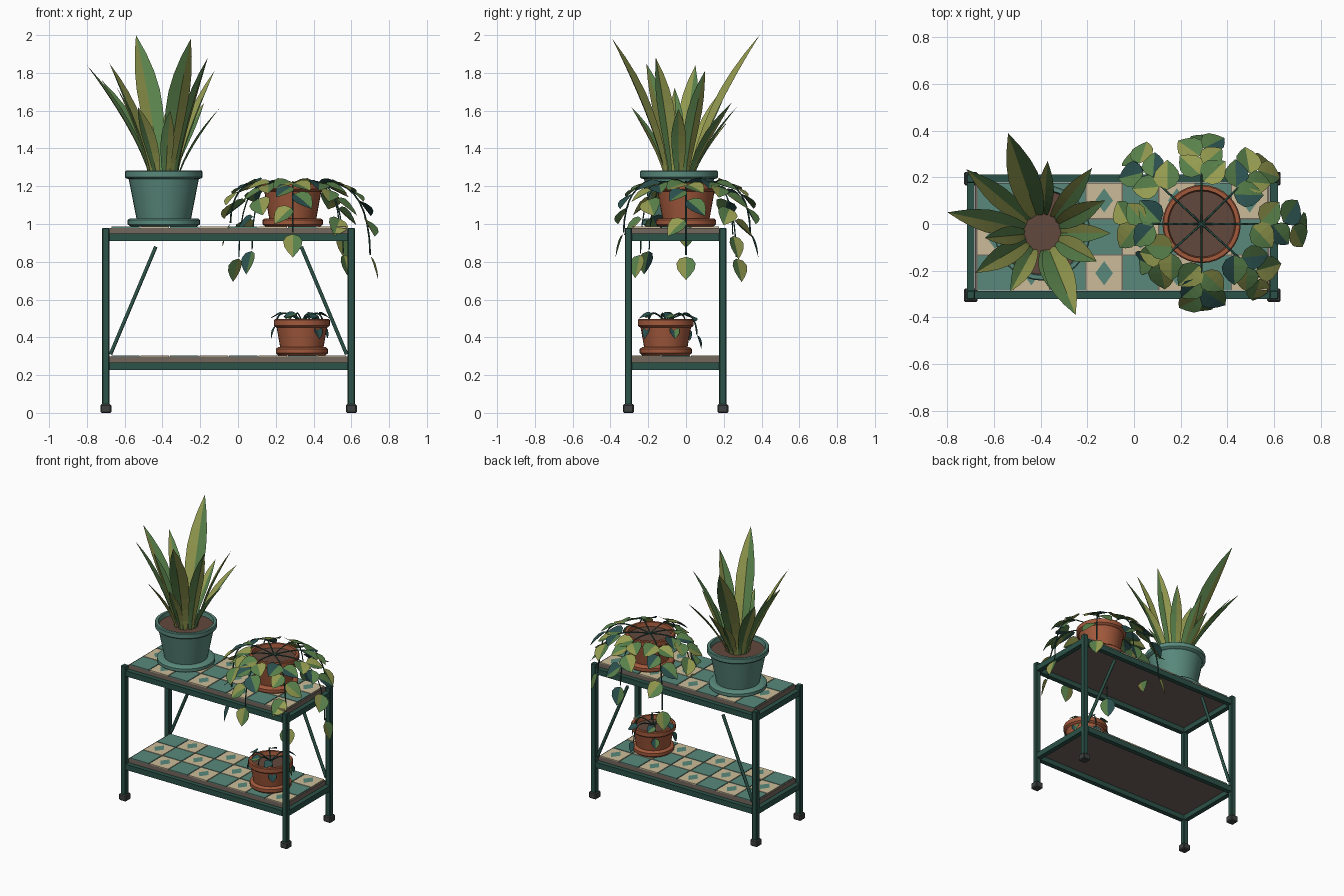
import bpy, bmesh, math
from mathutils import Vector, Matrix

old = bpy.data.objects.get("Cube")
if old:
    bpy.data.objects.remove(old)

UP = Vector((0, 0, 1))


def material(name, r, g, b):
    m = bpy.data.materials.new(name)
    m.use_nodes = True
    m.diffuse_color = (r, g, b, 1)
    m.node_tree.nodes["Principled BSDF"].inputs["Base Color"].default_value = (r, g, b, 1)
    return m


FRAME = material("frame green", .025, .085, .065)
RUBBER = material("foot grey", .05, .055, .055)
BOARD = material("board taupe", .17, .135, .11)
CREAM = material("cream tile", .6, .5, .32)
SAGE = material("sage glaze", .1, .25, .2)
CLAY = material("terracotta", .36, .1, .045)
SOIL = material("soil brown", .12, .065, .045)
OLIVE = material("leaf olive", .3, .33, .08)
GREEN = material("leaf green", .1, .22, .07)
DARK = material("leaf blue green", .025, .085, .08)


def finish(name, bm, mats, smooth=False):
    me = bpy.data.meshes.new(name)
    bm.to_mesh(me)
    bm.free()
    for m in mats:
        me.materials.append(m)
    ob = bpy.data.objects.new(name, me)
    bpy.context.collection.objects.link(ob)
    if smooth:
        bpy.ops.object.select_all(action='DESELECT')
        ob.select_set(True)
        bpy.context.view_layer.objects.active = ob
        bpy.ops.object.shade_smooth_by_angle(angle=math.radians(40))
    return ob


def add_box(bm, centre, size, mat=0):
    made = bmesh.ops.create_cube(bm, size=1, matrix=Matrix.LocRotScale(Vector(centre), None, Vector(size)))
    for f in {f for v in made["verts"] for f in v.link_faces}:
        f.material_index = mat


def box(name, centre, size, mat, bevel=0):
    bm = bmesh.new()
    add_box(bm, centre, size)
    if bevel:
        bmesh.ops.bevel(bm, geom=bm.edges[:], offset=bevel, segments=1, affect='EDGES')
    return finish(name, bm, [mat])


def tube(name, points, radius, mat, sides=1):
    cu = bpy.data.curves.new(name, 'CURVE')
    cu.dimensions = '3D'
    cu.bevel_depth = radius
    cu.bevel_resolution = sides
    cu.use_fill_caps = True
    sp = cu.splines.new('POLY')
    sp.points.add(len(points) - 1)
    for p, co in zip(sp.points, points):
        p.co = (*co, 1)
    cu.materials.append(mat)
    ob = bpy.data.objects.new(name, cu)
    bpy.context.collection.objects.link(ob)


# Stand frame: legs, feet, rails and rear braces
CX, CY, HX, HY, T = -.05, -.055, .65, .25, .038
for sx, side in ((-1, "right"), (1, "left")):
    for sy, end in ((-1, "front"), (1, "back")):
        x, y = CX + sx * HX, CY + sy * HY
        box(f"{end}_{side}_leg", (x, y, .505), (T, T, .95), FRAME, .004)
        box(f"{end}_{side}_foot", (x, y, .023), (.058, .058, .046), RUBBER, .006)
    tube(f"{side}_brace", [(CX + sx * .625, CY + HY, .31), (CX + sx * .385, CY + HY, .88)], .011, FRAME)

COLS, ROWS, PITCH = 8, 3, .156
for level, z in (("lower", .228), ("upper", .91)):
    for s, a, b in ((-1, "front", "right"), (1, "back", "left")):
        box(f"{level}_{a}_rail", (CX, CY + s * HY, z + .02), (2 * HX - T, .034, .04), FRAME)
        box(f"{level}_{b}_rail", (CX + s * HX, CY, z + .02), (.034, 2 * HY - T, .04), FRAME)
    box(f"{level}_shelf_board", (CX, CY, z + .052), (2 * HX - T, 2 * HY - T, .036), BOARD)
    # Checkered tiles with a diamond on each cream one
    bm = bmesh.new()
    top = z + .076
    for i in range(COLS):
        for j in range(ROWS):
            x = CX + (i - (COLS - 1) / 2) * PITCH
            y = CY + (j - (ROWS - 1) / 2) * PITCH
            cream = (i + j) % 2
            add_box(bm, (x, y, top - .004), (PITCH - .006, PITCH - .006, .008), cream)
            if cream:
                ring = [bm.verts.new((x + dx, y + dy, top + .002))
                        for dx, dy in ((.038, 0), (0, .052), (-.038, 0), (0, -.052))]
                bm.faces.new(ring)
    finish(f"{level}_tiles", bm, [SAGE, CREAM])


# Pots: turned profile with saucer and rim, plus a soil disc
def pot(name, x, y, z, height, rim, base, saucer, mat):
    h = height
    profile = [(0, 0), (saucer * .9, 0), (saucer, .012), (saucer, .034), (saucer - .012, .044), (base, .044),
               (rim * .9, h - .045), (rim - .006, h - .04), (rim, h - .034), (rim, h - .005),
               (rim - .005, h), (rim - .022, h), (rim - .03, h - .05)]
    bm = bmesh.new()
    vs = [bm.verts.new((r, 0, k)) for r, k in profile]
    es = [bm.edges.new(p) for p in zip(vs, vs[1:])]
    bmesh.ops.spin(bm, geom=vs + es, cent=(0, 0, 0), axis=UP, angle=math.tau, steps=32, use_duplicate=False)
    bmesh.ops.remove_doubles(bm, verts=bm.verts[:], dist=1e-4)
    bmesh.ops.recalc_face_normals(bm, faces=bm.faces[:])
    finish(name + "_pot", bm, [mat], True).location = (x, y, z)
    bm = bmesh.new()
    bmesh.ops.create_circle(bm, cap_ends=True, segments=32, radius=rim - .024)
    finish(name + "_soil", bm, [SOIL]).location = (x, y, z + h - .03)


pot("tall_plant", -.393, -.037, .986, .296, .206, .145, .192, SAGE)
pot("trailing_plant", .29, 0, .986, .232, .168, .125, .16, CLAY)
pot("small_plant", .338, -.107, .304, .192, .148, .115, .138, CLAY)


# Folded two-tone blade along a list of points
def blade(bm, pts, widths, side, lift, tones):
    rows = []
    for p, w in zip(pts, widths):
        raised = p + lift * w
        rows.append([bm.verts.new(c) for c in (raised - side * w, p, raised + side * w)])
    for a, b in zip(rows, rows[1:]):
        for k in (0, 1):
            f = bm.faces.new((a[k], a[k + 1], b[k + 1], b[k]))
            f.material_index = tones[k]


def leaf_object(name, bm):
    bmesh.ops.remove_doubles(bm, verts=bm.verts[:], dist=1e-5)
    finish(name, bm, [OLIVE, GREEN, DARK])


# Tall sword leaves: tip x, y, z and half width
TIPS = [(-.54, .39, 2.0, .066), (-.25, -.39, 1.98, .062), (-.8, .05, 1.84, .05), (-.72, .235, 1.76, .045),
        (-.68, -.21, 1.85, .048), (-.53, -.29, 1.62, .042), (-.36, -.28, 1.6, .036), (-.16, -.16, 1.88, .05),
        (-.1, -.04, 1.61, .04), (-.125, .1, 1.81, .045), (-.18, .24, 1.64, .04), (-.37, .27, 1.62, .036),
        (-.46, .22, 1.54, .034), (-.64, -.06, 1.72, .04)]
bm = bmesh.new()
heart = Vector((-.393, -.037, 1.23))
for x, y, z, w in TIPS:
    out = Vector((x, y, 0)) - Vector((heart.x, heart.y, 0))
    reach = out.length
    out.normalize()
    root = heart + out * .075
    steps = [i / 8 for i in range(9)]
    pts = [root + out * (reach - .075) * t ** 1.35 + UP * (z - heart.z) * t for t in steps]
    widths = [w * (.32 + .68 * math.sin(min(t / .62, 1) * math.pi / 2)) * (1 - max(0, (t - .58) / .42) ** 1.9)
              for t in steps]
    blade(bm, pts, widths, UP.cross(out), -out * .35, (1, 0))
leaf_object("tall_leaves", bm)


# Arching stems carrying alternate heart-shaped leaves
def trailing(name, centre, stems, size, nodes, bump, tone_sets):
    bm = bmesh.new()
    centre = Vector(centre)
    for n, (deg, reach, drop) in enumerate(stems):
        a = math.radians(deg)
        out = Vector((math.cos(a), math.sin(a), 0))
        across = UP.cross(out)

        def at(t):
            return centre + out * reach * (1 - (1 - t) ** 1.8) + UP * (bump * math.sin(math.pi * t) - drop * t ** 2.8)

        tube(f"{name}_stem_{n + 1}", [at(i / 12) for i in range(13)], .0045, FRAME, 0)
        for k, t in enumerate(nodes):
            tangent = (at(t) - at(t - .04)).normalized()
            turn = 0 if t == 1 else (.9 if k % 2 else -.9)
            way = (tangent * .6 + out * .25 + across * turn - UP * .12).normalized()
            normal = UP + out * (.2 + .6 * t)
            side = normal.cross(way).normalized()
            normal = way.cross(side)
            length = size * (1.1 - .07 * (k % 3))
            spots = (0, .12, .35, .6, .82, 1)
            pts = [at(t) + way * length * (.08 + s) - UP * length * .15 * s * s for s in spots]
            widths = [length * w for w in (0, .3, .45, .4, .22, 0)]
            blade(bm, pts, widths, side, normal * .22, tone_sets[(n + k // 2) % len(tone_sets)])
    leaf_object(name + "_leaves", bm)


trailing("trailing_plant", (.29, 0, 1.205),
         [(0, .41, .37), (45, .35, .26), (90, .34, .25), (137, .39, .38),
          (180, .33, .2), (222, .29, .34), (270, .33, .25), (318, .36, .36)],
         .118, (.33, .4, .52, .64, .8, 1), .035, [(1, 0), (2, 1), (0, 1)])
trailing("small_plant", (.338, -.107, .485),
         [(20, .12, .02), (75, .17, .07), (130, .14, .03), (190, .14, .02), (250, .1, .01), (310, .12, .02)],
         .062, (.55, 1), .045, [(2, 1), (2, 2)])
